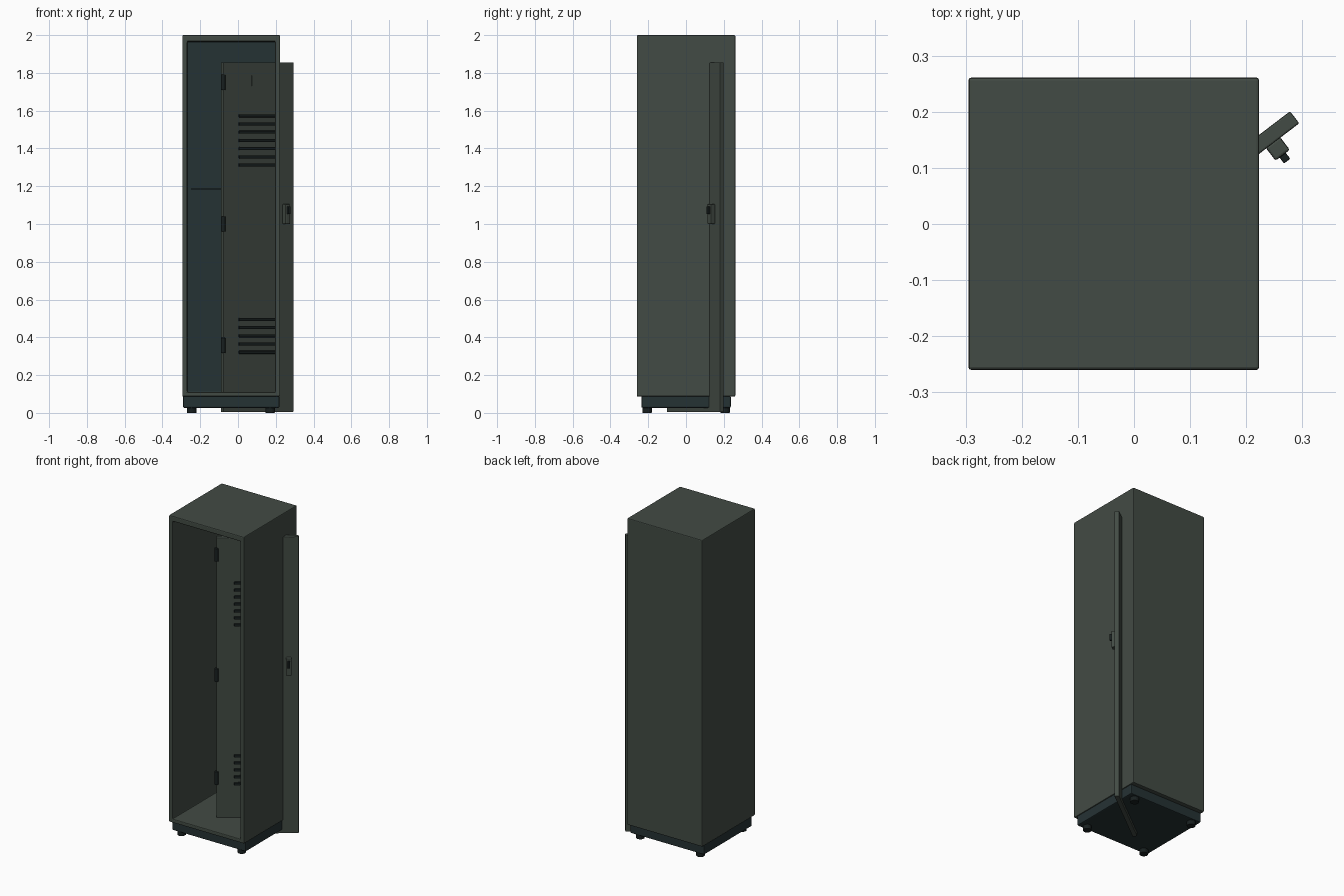
import bpy, bmesh, math
from mathutils import Matrix, Vector

if "Cube" in bpy.data.objects:
    bpy.data.objects.remove(bpy.data.objects["Cube"])


def material(name, rgb):
    m = bpy.data.materials.new(name)
    m.diffuse_color = (*rgb, 1)
    m.use_nodes = True
    m.node_tree.nodes["Principled BSDF"].inputs["Base Color"].default_value = m.diffuse_color
    return m


GREEN = material("grey green paint", (0.055, 0.070, 0.058))
TEAL = material("dark teal steel", (0.0185, 0.032, 0.034))
BLACK = material("near black metal", (0.009, 0.014, 0.014))

# Door frame of reference: u along the door, n out of its face, z up
ANGLE = math.radians(37.3)
DOOR = Matrix.Translation((0.101, 0.049, 0)) @ Matrix.Rotation(ANGLE, 4, 'Z')


def finish(name, bm, mats, bevel=0, matrix=None):
    bmesh.ops.recalc_face_normals(bm, faces=bm.faces)
    me = bpy.data.meshes.new(name)
    bm.to_mesh(me)
    bm.free()
    ob = bpy.data.objects.new(name, me)
    bpy.context.collection.objects.link(ob)
    for m in mats:
        me.materials.append(m)
    if matrix is not None:
        ob.matrix_world = matrix
    if bevel:
        mod = ob.modifiers.new("bevel", 'BEVEL')
        mod.width = bevel
        mod.segments = 2
        mod.limit_method = 'ANGLE'
    return ob


def cube(lo, hi):
    bm = bmesh.new()
    lo, hi = Vector(lo), Vector(hi)
    bmesh.ops.create_cube(bm, size=1)
    bmesh.ops.scale(bm, vec=hi - lo, verts=bm.verts)
    bmesh.ops.translate(bm, vec=(lo + hi) / 2, verts=bm.verts)
    return bm


def box(name, lo, hi, mat, bevel=0, matrix=None):
    return finish(name, cube(lo, hi), [mat], bevel, matrix)


def cylinder(name, centre, radius, height, mat, matrix=None, sides=16):
    bm = bmesh.new()
    bmesh.ops.create_cone(bm, cap_ends=True, segments=sides, radius1=radius,
                          radius2=radius, depth=height)
    bmesh.ops.translate(bm, vec=centre, verts=bm.verts)
    return finish(name, bm, [mat], 0.002, matrix)


# Open fronted cabinet with a dark inner back wall
bm = cube((-0.295, -0.26, 0.087), (0.223, 0.261, 2.0))
bm.normal_update()
front = min(bm.faces, key=lambda f: f.calc_center_median().y)
bmesh.ops.inset_region(bm, faces=[front], thickness=0.037)
for v in front.verts:
    v.co.z = 1.966 if v.co.z > 1 else 0.11
back = bmesh.ops.extrude_face_region(bm, geom=[front])["geom"]
bmesh.ops.delete(bm, geom=[front], context='FACES_ONLY')
for v in back:
    if isinstance(v, bmesh.types.BMVert):
        v.co.y = 0.225
for f in back:
    if isinstance(f, bmesh.types.BMFace):
        f.material_index = 1
finish("cabinet", bm, [GREEN, TEAL], 0.005)

# Narrow shelf ledge at the back
box("shelf", (-0.245, 0.16, 1.181), (0.17, 0.226, 1.19), TEAL)

# Plinth and feet
box("plinth", (-0.291, -0.236, 0.027), (0.219, 0.237, 0.089), TEAL, 0.006)
for x in (-0.245, 0.17):
    for y in (-0.206, 0.207):
        cylinder("foot", (x, y, 0.016), 0.025, 0.032, BLACK)

# Door leaf, standing at an angle through the right wall
box("door", (-0.233, -0.0135, 0.005), (0.233, 0.0135, 1.855), GREEN, 0.003, DOOR)

# Vent louvres
for top, count in ((1.573, 7), (0.495, 5)):
    for i in range(count):
        z = top - i * 0.0435
        box("louvre", (-0.133, -0.022, z - 0.008), (0.133, -0.012, z + 0.008),
            BLACK, 0.002, DOOR)

# Label plate
box("label_plate", (-0.048, -0.018, 1.73), (0.048, -0.012, 1.785), GREEN, 0, DOOR)

# Hinges
for z in (1.75, 1.0, 0.357):
    cylinder("hinge", (-0.233, -0.009, z), 0.012, 0.082, BLACK, DOOR, 12)

# Latch housing and its button
box("latch", (0.159, -0.041, 1.0), (0.191, -0.012, 1.105), GREEN, 0.004, DOOR)
box("latch_button", (0.168, -0.054, 1.052), (0.182, -0.039, 1.092), BLACK, 0.002, DOOR)
